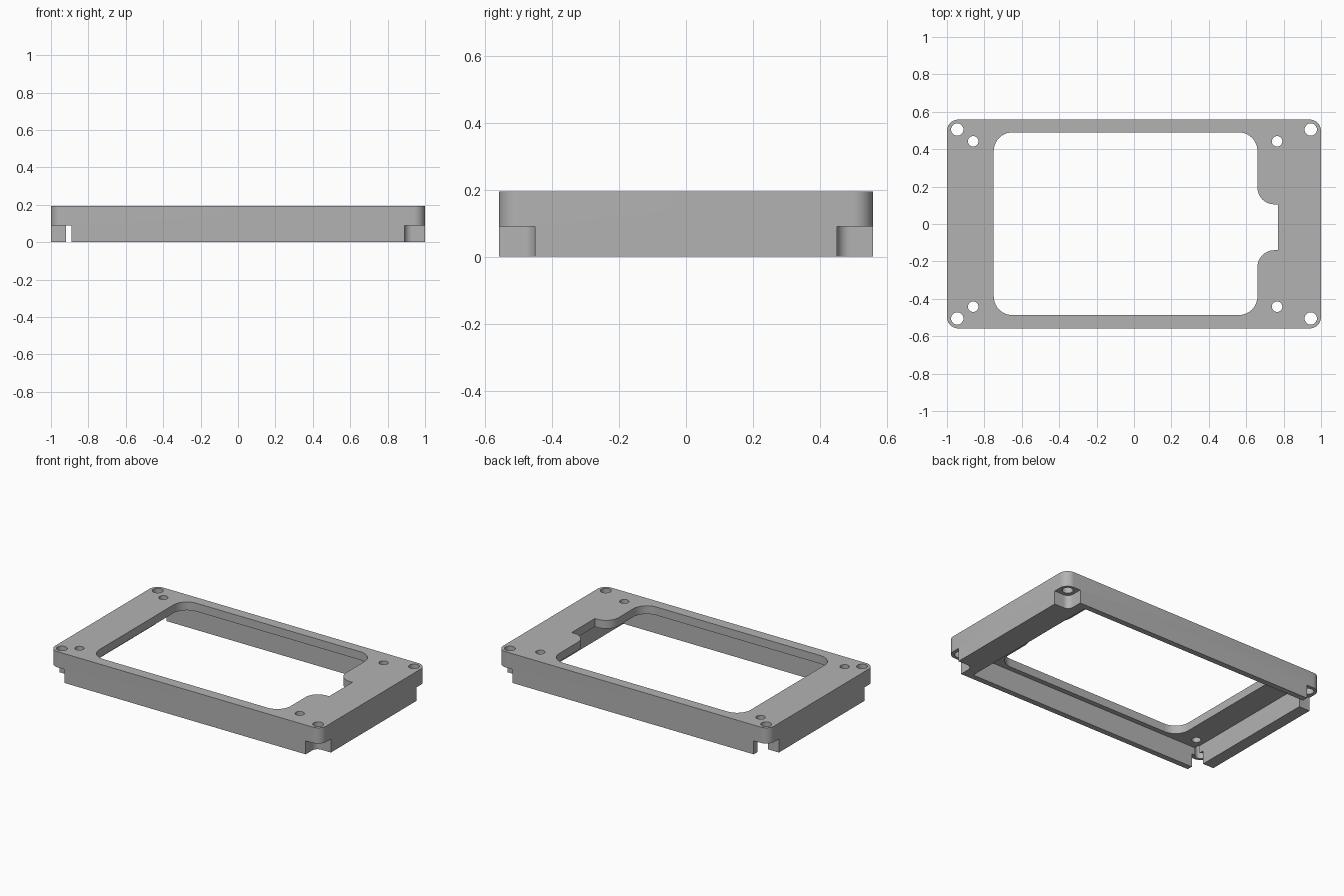
import bpy, bmesh, math
from mathutils import Vector

cube = bpy.data.objects.get("Cube")
if cube:
    bpy.data.objects.remove(cube, do_unlink=True)

HEIGHT, HALF_Y = 0.195, 0.558
POCKET_TOP, NOTCH_TOP = 0.14, 0.09

grey = bpy.data.materials.new("grey_plastic")
grey.use_nodes = True
colour = (0.45, 0.45, 0.45, 1)
grey.diffuse_color = colour
grey.node_tree.nodes["Principled BSDF"].inputs["Base Color"].default_value = colour


def rounded(corners, steps=10):
    """Outline from (x, y, radius) corners, each filleted with an arc."""
    points = []
    for i, (x, y, r) in enumerate(corners):
        p = Vector((x, y))
        if r == 0:
            points.append(p)
            continue
        a = (Vector(corners[i - 1][:2]) - p).normalized()
        b = (Vector(corners[(i + 1) % len(corners)][:2]) - p).normalized()
        centre = p + (a + b) * r
        for k in range(steps + 1):
            t = k / steps * math.pi / 2
            points.append(centre - b * r * math.cos(t) - a * r * math.sin(t))
    return points


def rectangle(x0, x1, y0, y1, r=0):
    return rounded([(x0, y0, r), (x1, y0, r), (x1, y1, r), (x0, y1, r)])


def circle(x, y, r, n=32):
    return [Vector((x + r * math.cos(k * math.tau / n),
                    y + r * math.sin(k * math.tau / n))) for k in range(n)]


def prism(name, outline, z0, z1):
    bm = bmesh.new()
    face = bm.faces.new([bm.verts.new((p.x, p.y, z0)) for p in outline])
    top = bmesh.ops.extrude_face_region(bm, geom=[face])["geom"]
    bmesh.ops.translate(bm, vec=(0, 0, z1 - z0),
                        verts=[v for v in top if isinstance(v, bmesh.types.BMVert)])
    bmesh.ops.recalc_face_normals(bm, faces=bm.faces)
    mesh = bpy.data.meshes.new(name)
    bm.to_mesh(mesh)
    bm.free()
    mesh.materials.append(grey)
    obj = bpy.data.objects.new(name, mesh)
    bpy.context.collection.objects.link(obj)
    return obj


def cut(target, outline, z0, z1):
    cutter = prism("cutter", outline, z0, z1)
    cutter.hide_render = True
    mod = target.modifiers.new("cut", 'BOOLEAN')
    mod.operation, mod.solver, mod.object = 'DIFFERENCE', 'EXACT', cutter
    bpy.context.view_layer.objects.active = target
    bpy.ops.object.modifier_apply(modifier=mod.name)
    bpy.data.objects.remove(cutter, do_unlink=True)


# Outer block with rounded corners
frame = prism("bezel_frame", rectangle(-1, 1, -HALF_Y, HALF_Y, 0.06), 0, HEIGHT)

# Pocket below the top plate, leaving the perimeter wall
cut(frame, rectangle(-0.92, 0.825, -0.52, 0.52), -0.1, POCKET_TOP)

# Window with a stepped bay on one side
window = rounded([(-0.75, -0.487, 0.1), (0.66, -0.487, 0.1),
                  (0.66, -0.14, 0.09), (0.77, -0.14, 0),
                  (0.77, 0.105, 0), (0.66, 0.105, 0.09),
                  (0.66, 0.49, 0.1), (-0.75, 0.49, 0.1)])
cut(frame, window, 0.05, 0.3)

# Corner notches, screw holes and board mounting holes
for sx in (-1, 1):
    for sy in (-1, 1):
        xs = sorted((sx * 0.89, sx * 1.2))
        ys = sorted((sy * 0.45, sy * 0.8))
        cut(frame, rectangle(*xs, *ys, 0.04), -0.1, NOTCH_TOP)
        cut(frame, circle(sx * 0.945, sy * 0.505, 0.033), 0.05, 0.3)
        cut(frame, circle(-0.86 if sx < 0 else 0.765, sy * 0.442, 0.028), 0.05, 0.3)

# Smooth the fillets and holes, keep edges sharp
bpy.ops.object.select_all(action='DESELECT')
frame.select_set(True)
bpy.context.view_layer.objects.active = frame
bpy.ops.object.shade_smooth_by_angle(angle=math.radians(30))
